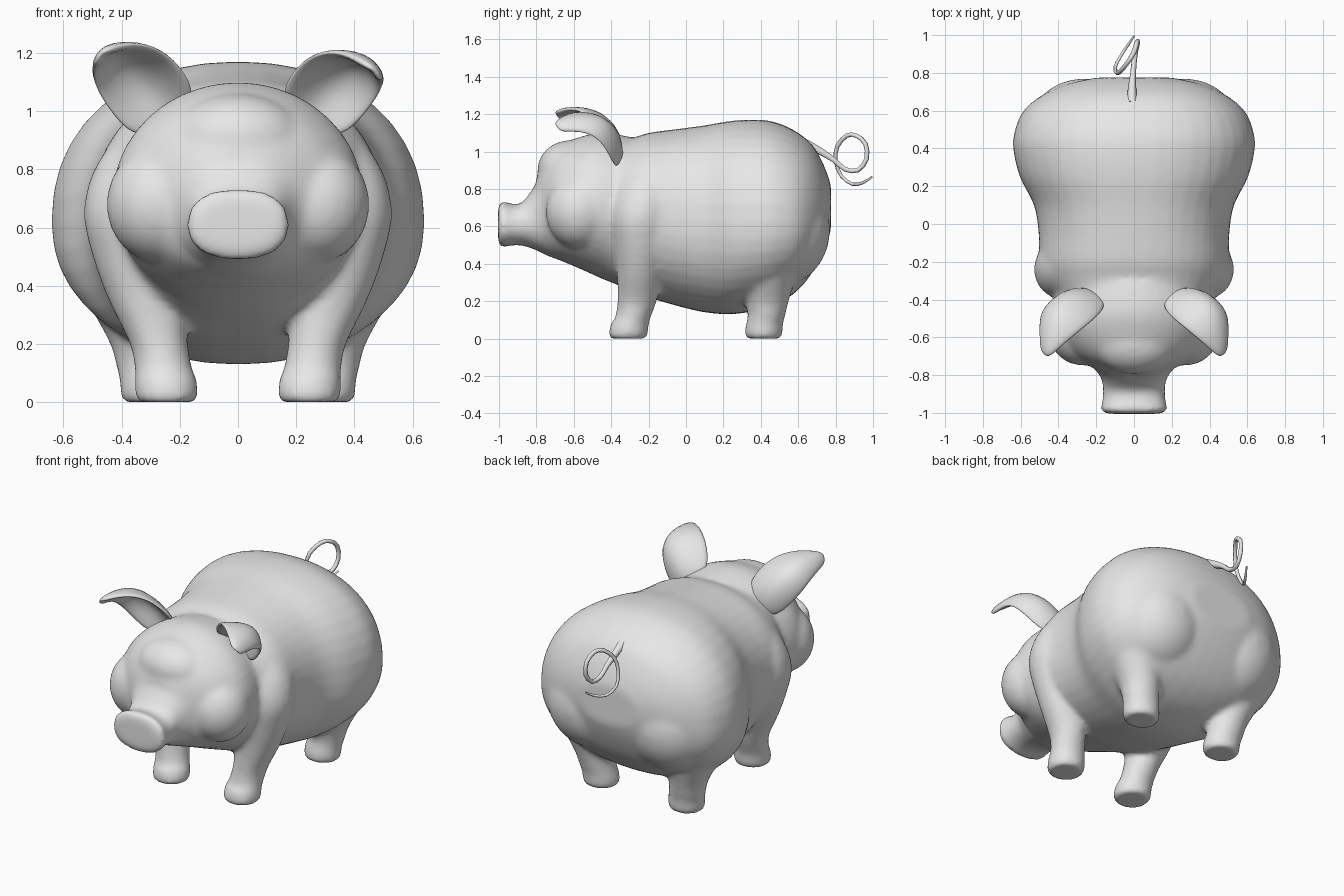
import bpy, bmesh
from math import sin, cos, pi, copysign
from mathutils import Vector, Matrix

cube = bpy.data.objects.get("Cube")
if cube:
    bpy.data.objects.remove(cube)

grey = bpy.data.materials.new("plain_grey")
grey.use_nodes = True
colour = (0.8, 0.8, 0.8, 1)
grey.diffuse_color = colour
grey.node_tree.nodes["Principled BSDF"].inputs["Base Color"].default_value = colour


def add_object(name, data):
    ob = bpy.data.objects.new(name, data)
    bpy.context.scene.collection.objects.link(ob)
    data.materials.append(grey)
    return ob


def refine(rows, steps=4):
    """Smooth curve through all rows of section values."""
    out = []
    for i in range(len(rows) - 1):
        four = [rows[max(i - 1, 0)], rows[i], rows[i + 1], rows[min(i + 2, len(rows) - 1)]]
        for s in range(steps):
            t = s / steps
            out.append([b + t / 2 * (c - a + t * (2 * a - 5 * b + 4 * c - d + t * (3 * (b - c) + d - a)))
                        for a, b, c, d in zip(*four)])
    return out + [list(rows[-1])]


def loft(bm, rings):
    """Skin closed rings and cap both ends."""
    loops = [[bm.verts.new(p) for p in ring] for ring in rings]
    n = len(loops[0])
    faces = [bm.faces.new(loops[0]), bm.faces.new(loops[-1])]
    for a, b in zip(loops, loops[1:]):
        for i in range(n):
            j = (i + 1) % n
            faces.append(bm.faces.new((a[i], a[j], b[j], b[i])))
    bmesh.ops.recalc_face_normals(bm, faces=faces)


def soft(v, power):
    return copysign(abs(v) ** (2 / power), v)


def trunk(bm, rows, power=2.0, n=40):
    """Sections along y: y, half width, bottom, top, height of widest point."""
    rings = []
    for y, w, lo, hi, mid in refine(rows):
        ring = []
        for k in range(n):
            c, s = cos(2 * pi * k / n), sin(2 * pi * k / n)
            ring.append((w * soft(c, power), y,
                         mid + soft(s, power) * (hi - mid if s > 0 else mid - lo)))
        rings.append(ring)
    loft(bm, rings)


def limb(bm, rows, side, n=24):
    """Sections along z: z, x, y, x radius, y radius."""
    loft(bm, [[(side * (x + rx * cos(2 * pi * k / n)), y + ry * sin(2 * pi * k / n), z)
               for k in range(n)] for z, x, y, rx, ry in refine(rows)])


def ball(bm, centre, radii):
    m = Matrix.Translation(centre) @ Matrix.Diagonal((*radii, 1))
    bmesh.ops.create_uvsphere(bm, u_segments=32, v_segments=20, radius=1, matrix=m)


bm = bmesh.new()

# Barrel and rump
trunk(bm, [(-.45, .36, .32, 1.06, .68), (-.3, .47, .26, 1.07, .66), (-.2, .5, .22, 1.1, .66),
           (-.05, .505, .175, 1.12, .64), (.1, .53, .14, 1.14, .63), (.25, .605, .13, 1.165, .62),
           (.4, .64, .155, 1.17, .62), (.5, .63, .19, 1.15, .62), (.6, .585, .26, 1.1, .62),
           (.68, .49, .36, 1.03, .64), (.74, .36, .48, .92, .67), (.775, .2, .58, .82, .7)], 2.2)

# Head
trunk(bm, [(-.8, .15, .48, .86, .68), (-.76, .22, .45, .95, .7), (-.68, .34, .42, 1.03, .7),
           (-.56, .42, .37, 1.08, .7), (-.45, .43, .32, 1.1, .7), (-.3, .4, .26, 1.08, .7)])
ball(bm, (0, -.62, .9), (.23, .175, .16))

# Snout with a flared disc
trunk(bm, [(-1.005, .13, .53, .69, .61), (-.997, .165, .5, .725, .61), (-.975, .177, .488, .735, .61),
           (-.94, .168, .497, .722, .61), (-.88, .164, .498, .725, .61), (-.82, .172, .48, .8, .63),
           (-.74, .22, .45, .92, .67), (-.65, .22, .45, .92, .67)], 2.3)

front_leg = [(0, .245, -.31, .1, .095), (.02, .245, -.31, .108, .105), (.08, .248, -.3, .106, .102),
             (.11, .255, -.285, .1, .095), (.2, .272, -.262, .1, .105), (.35, .315, -.25, .13, .12),
             (.5, .355, -.245, .145, .14), (.65, .375, -.24, .155, .16), (.8, .35, -.22, .145, .15),
             (.95, .29, -.2, .1, .1)]
hind_leg = [(0, .295, .415, .1, .09), (.02, .295, .415, .108, .1), (.08, .3, .42, .108, .1),
            (.12, .31, .43, .108, .1), (.2, .325, .435, .115, .115), (.32, .355, .44, .15, .145),
            (.45, .39, .44, .19, .19), (.6, .41, .43, .215, .23), (.8, .38, .42, .19, .2)]
for side in (-1, 1):
    limb(bm, front_leg, side)
    limb(bm, hind_leg, side)
    ball(bm, (side * .27, -.57, .68), (.182, .18, .2))      # cheek
    ball(bm, (side * .27, .5, .58), (.29, .27, .3))         # buttock

mesh = bpy.data.meshes.new("pig_body")
bm.to_mesh(mesh)
bm.free()
body = add_object("pig_body", mesh)
remesh = body.modifiers.new("blend", 'REMESH')
remesh.mode = 'VOXEL'
remesh.voxel_size = 0.016
remesh.use_smooth_shade = True
smooth = body.modifiers.new("soften", 'SMOOTH')
smooth.factor = 0.5
smooth.iterations = 10

# Ears: folded flaps, inner edge to outer edge, from root to tip
ear_rows = [[(.13, -.42, 1.04), (.23, -.33, .98), (.34, -.37, .89)],
            [(.19, -.5, 1.16), (.32, -.31, 1.09), (.43, -.41, .97)],
            [(.28, -.57, 1.21), (.41, -.39, 1.19), (.5, -.47, 1.07)],
            [(.37, -.64, 1.2), (.45, -.53, 1.19), (.5, -.57, 1.11)],
            [(.45, -.71, 1.15), (.475, -.7, 1.14), (.49, -.68, 1.1)]]
for side, name, lift in ((1, "left_ear", 0), (-1, "right_ear", .06)):
    bm = bmesh.new()
    grid = [[bm.verts.new((side * x, y, z + lift * (r / 4) ** 2)) for x, y, z in row]
            for r, row in enumerate(ear_rows)]
    for a, b in zip(grid, grid[1:]):
        for i in range(2):
            quad = (a[i], a[i + 1], b[i + 1], b[i])
            f = bm.faces.new(quad if side > 0 else quad[::-1])
            f.smooth = True
    mesh = bpy.data.meshes.new(name)
    bm.to_mesh(mesh)
    bm.free()
    ear = add_object(name, mesh)
    solid = ear.modifiers.new("thickness", 'SOLIDIFY')
    solid.thickness = 0.035
    solid.offset = 0
    sub = ear.modifiers.new("round", 'SUBSURF')
    sub.levels = sub.render_levels = 2

# Curly tail: x, y, z, thickness
tail_path = [(-.01, .64, 1.04, .03), (-.01, .72, 1.0, .022), (-.005, .79, .955, .016), (0, .85, .905, .014),
             (.01, .92, .9, .013), (.02, .965, .96, .013), (.015, .96, 1.04, .013), (0, .91, 1.085, .013),
             (-.03, .86, 1.085, .012), (-.07, .81, 1.03, .012), (-.09, .8, .95, .011),
             (-.1, .83, .87, .01), (-.07, .89, .825, .009), (-.03, .95, .835, .008), (0, .995, .865, .005)]
curve = bpy.data.curves.new("curly_tail", 'CURVE')
curve.dimensions = '3D'
curve.bevel_depth = 1
curve.bevel_resolution = 1
curve.use_fill_caps = True
spline = curve.splines.new('POLY')
path = refine(tail_path, 2)
spline.points.add(len(path) - 1)
for p, (x, y, z, r) in zip(spline.points, path):
    p.co = (x, y, z, 1)
    p.radius = r
spline.use_smooth = True
tail = add_object("curly_tail", curve)
bpy.ops.object.select_all(action='DESELECT')
tail.select_set(True)
bpy.context.view_layer.objects.active = tail
bpy.ops.object.convert(target='MESH')
